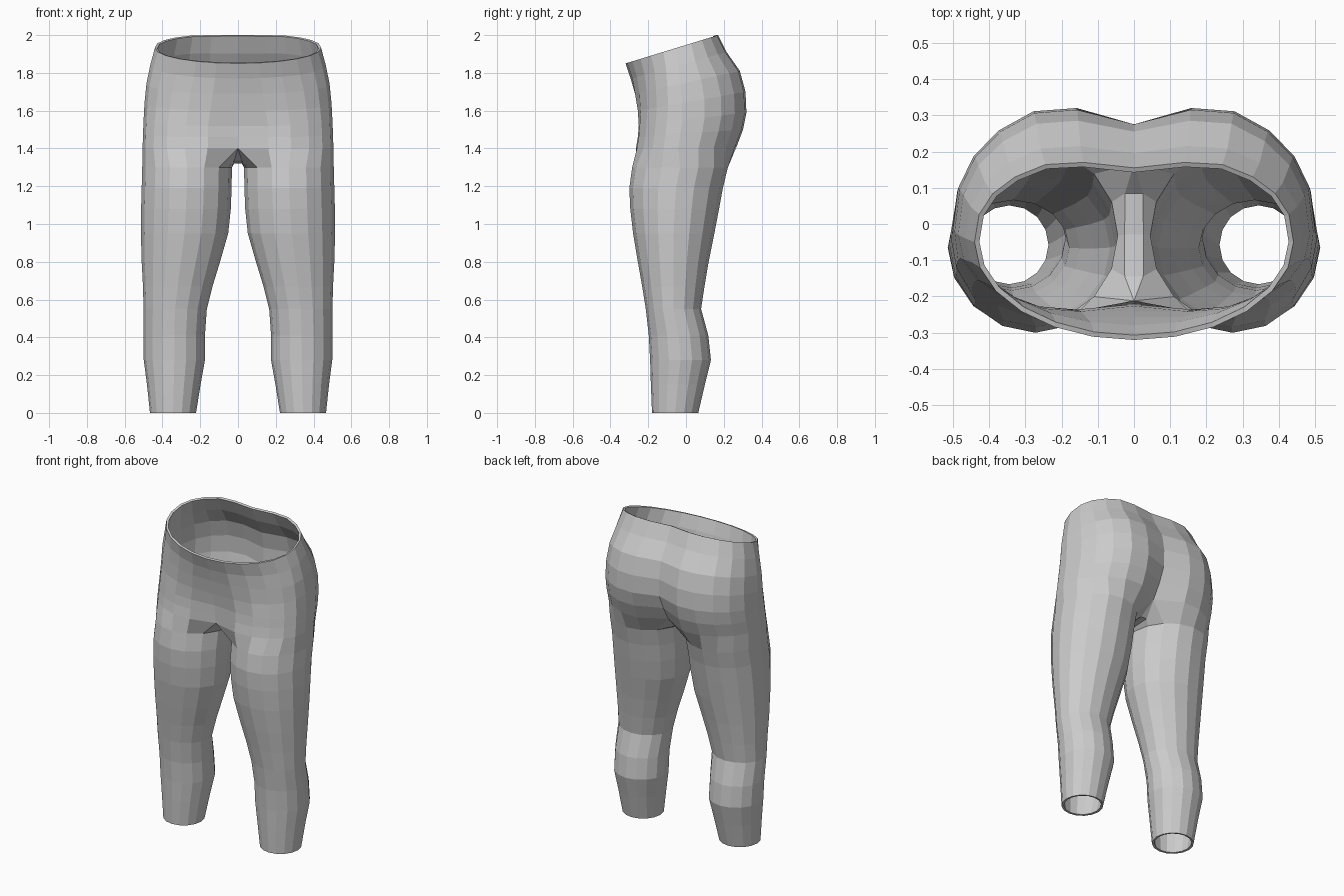
import bpy, bmesh, math

if "Cube" in bpy.data.objects:
    bpy.data.objects.remove(bpy.data.objects["Cube"], do_unlink=True)

fabric = bpy.data.materials.new("grey fabric")
fabric.use_nodes = True
GREY = (0.6, 0.6, 0.6, 1)
fabric.diffuse_color = GREY
fabric.node_tree.nodes["Principled BSDF"].inputs["Base Color"].default_value = GREY

# Pelvis half rings, waist to crotch:
# front z, back z, half width, middle y, front y, back y, cleft depth, front dip, front roundness
PELVIS = [
    (1.85, 2.00, 0.440, -0.05, -0.320, 0.170, 0.015, 0.00, 1.00),
    (1.77, 1.91, 0.465, -0.04, -0.293, 0.215, 0.020, 0.00, 1.00),
    (1.69, 1.81, 0.485, -0.03, -0.270, 0.285, 0.030, 0.00, 0.95),
    (1.60, 1.70, 0.495, -0.02, -0.255, 0.315, 0.040, 0.00, 0.90),
    (1.52, 1.59, 0.500, -0.02, -0.250, 0.320, 0.050, 0.01, 0.85),
    (1.46, 1.50, 0.503, -0.03, -0.255, 0.302, 0.070, 0.02, 0.85),
    (1.40, 1.41, 0.505, -0.04, -0.265, 0.268, 0.090, 0.04, 0.85),
]
# Leg rings, thigh to hem: z, inner x, outer x, front y, back y
LEG = [
    (1.30, 0.032, 0.507, -0.285, 0.222),
    (1.19, 0.034, 0.510, -0.300, 0.195),
    (1.08, 0.038, 0.513, -0.295, 0.175),
    (0.95, 0.052, 0.514, -0.280, 0.150),
    (0.80, 0.095, 0.510, -0.255, 0.120),
    (0.67, 0.135, 0.503, -0.232, 0.098),
    (0.55, 0.165, 0.500, -0.213, 0.080),
    (0.41, 0.175, 0.500, -0.197, 0.118),
    (0.28, 0.175, 0.499, -0.190, 0.132),
    (0.15, 0.198, 0.482, -0.186, 0.100),
    (0.00, 0.222, 0.466, -0.180, 0.065),
]
# Crotch gusset, back to front: y, z
GUSSET = [(0.09, 1.325), (-0.03, 1.32), (-0.15, 1.335)]
STEPS = 12      # faces from front centre round the hip to back centre
SIDES = 16      # faces round each leg


def pelvis_ring(zf, zb, rx, cy, yf, yb, cleft, dip, power):
    pts = []
    for k in range(STEPS + 1):
        t = math.pi * k / STEPS
        s, c = abs(math.sin(t)), math.cos(t)
        if k <= STEPS // 2:
            p, gain = power, 1 + (1 - power) * 0.7
            y = cy - (cy - yf) * min(1, gain * abs(c) ** p)
        else:
            p = 0.85
            y = cy + (yb - cy) * min(1, 1.1 * abs(c) ** p)
        z = zf + (zb - zf) * (y - yf) / (yb - yf)
        x = rx * s ** p
        if k == 0:
            x, y = 0, y + dip
        if k == STEPS:
            x, y = 0, y - cleft
        pts.append((x, y, z))
    return pts


def leg_ring(z, x0, x1, y0, y1):
    cx, cy, rx, ry = (x0 + x1) / 2, (y0 + y1) / 2, (x1 - x0) / 2, (y1 - y0) / 2
    angles = [math.radians(45) + math.tau * k / SIDES for k in range(SIDES)]
    return [(cx - rx * math.cos(a), cy - ry * math.sin(a), z) for a in angles]


bm = bmesh.new()


def add(points):
    return [bm.verts.new(p) for p in points]


def loft(upper, lower, closed):
    n = len(upper)
    for k in range(n if closed else n - 1):
        j = (k + 1) % n
        bm.faces.new((lower[k], lower[j], upper[j], upper[k]))


# Hips and seat
hips = [add(pelvis_ring(*r)) for r in PELVIS]
for upper, lower in zip(hips, hips[1:]):
    loft(upper, lower, False)

# Gusset strip joining the legs
edge = add([(0.02, y, z) for y, z in GUSSET])
mid = add([(0, y, z) for y, z in GUSSET])
front, back = hips[-1][0], hips[-1][-1]
bm.faces.new((back, edge[0], mid[0]))
bm.faces.new((edge[-1], front, mid[-1]))
for i in range(len(edge) - 1):
    bm.faces.new((edge[i], edge[i + 1], mid[i + 1], mid[i]))

# Leg tube, starting from the hip edge and the gusset
rings = [hips[-1] + edge] + [add(leg_ring(*r)) for r in LEG]
for upper, lower in zip(rings, rings[1:]):
    loft(upper, lower, True)

mesh = bpy.data.meshes.new("trousers")
bm.to_mesh(mesh)
bm.free()
mesh.materials.append(fabric)
trousers = bpy.data.objects.new("trousers", mesh)
bpy.context.collection.objects.link(trousers)

# Other half, then cloth thickness
mirror = trousers.modifiers.new("other half", 'MIRROR')
mirror.use_axis[0] = True
mirror.merge_threshold = 0.001
cloth = trousers.modifiers.new("cloth thickness", 'SOLIDIFY')
cloth.thickness = 0.014
cloth.offset = -1
